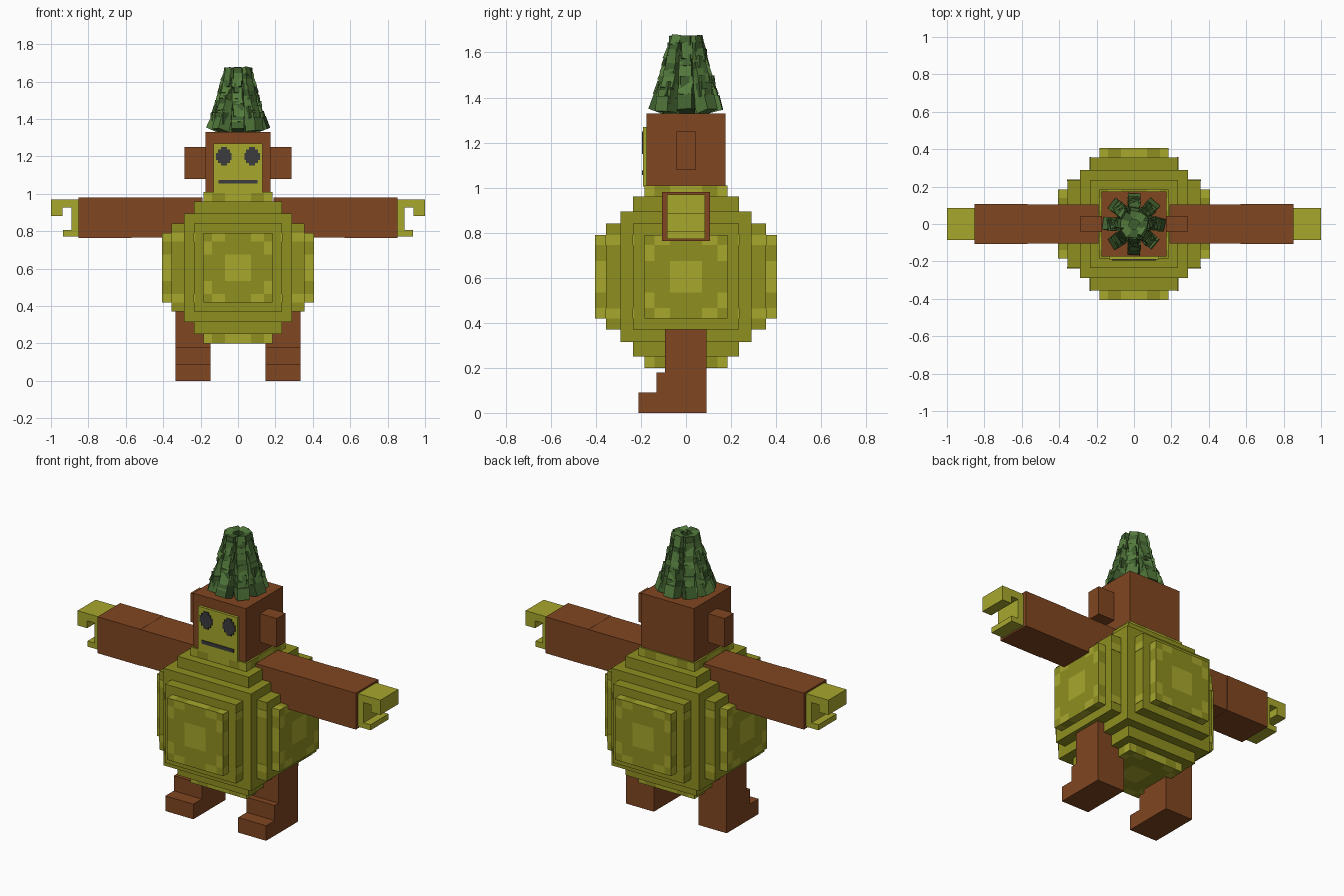
import bpy, bmesh, math, random
from mathutils import Vector, Matrix

random.seed(4)
cube = bpy.data.objects.get("Cube")
if cube:
    bpy.data.objects.remove(cube, do_unlink=True)


def material(name, rgb):
    m = bpy.data.materials.new(name)
    m.use_nodes = True
    m.diffuse_color = (*rgb, 1)
    m.node_tree.nodes["Principled BSDF"].inputs["Base Color"].default_value = (*rgb, 1)
    return m


brown = material("bark brown", (0.216, 0.061, 0.015))
light = material("light olive", (0.39, 0.39, 0.027))
dark = material("dark olive", (0.275, 0.275, 0.015))
charcoal = material("charcoal", (0.045, 0.045, 0.05))
leaf = material("leaf green", (0.09, 0.2, 0.047))
deep_leaf = material("deep leaf green", (0.05, 0.115, 0.028))


def finish(name, bm, mats):
    bmesh.ops.recalc_face_normals(bm, faces=bm.faces)
    mesh = bpy.data.meshes.new(name)
    bm.to_mesh(mesh)
    bm.free()
    for m in mats:
        mesh.materials.append(m)
    obj = bpy.data.objects.new(name, mesh)
    bpy.context.collection.objects.link(obj)
    return obj


def add_box(bm, lo, hi):
    lo, hi = Vector(lo), Vector(hi)
    mat = Matrix.Translation((lo + hi) / 2) @ Matrix.Diagonal((*(hi - lo), 1))
    return bmesh.ops.create_cube(bm, size=1, matrix=mat)["verts"]


def boxes(name, mat, *spans):
    bm = bmesh.new()
    for lo, hi in spans:
        add_box(bm, lo, hi)
    return finish(name, bm, [mat])


def mirrored(name, mat, *spans):
    # Spans describe the left (+x) side; the right side is reflected
    boxes("left_" + name, mat, *spans)
    flip = [((-hi[0], lo[1], lo[2]), (-lo[0], hi[1], hi[2])) for lo, hi in spans]
    boxes("right_" + name, mat, *flip)


def is_light(face, long_axis):
    # Rosette on the end panels, bands along the sides
    c = [abs(v) for v in face.calc_center_median()]
    normal_axis = max(range(3), key=lambda i: abs(face.normal[i]))
    others = [i for i in range(3) if i != normal_axis]
    if normal_axis == long_axis:
        u, v = sorted(c[i] for i in others)
        return v < 0.07 or (0.07 < u < 0.14 < v)
    t = next(c[i] for i in others if i != long_axis)
    return t < 0.07 or t > 0.14


# Round body: nested blocks stretched along each axis
def body_block(name, half, long_axis=None):
    bm = bmesh.new()
    add_box(bm, [-h for h in half], half)
    if long_axis is not None:
        for axis in range(3):
            normal = Vector([float(i == axis) for i in range(3)])
            for d in (-0.14, -0.07, 0.07, 0.14):
                bmesh.ops.bisect_plane(bm, geom=bm.verts[:] + bm.edges[:] + bm.faces[:],
                                       plane_co=normal * d, plane_no=normal)
        bm.normal_update()
        for f in bm.faces:
            f.material_index = int(is_light(f, long_axis))
    finish(name, bm, [dark, light]).location.z = 0.605


for axis, label in enumerate(("side", "front_back", "vertical")):
    for reach, girth, part in ((0.405, 0.185, "outer"), (0.355, 0.235, "middle")):
        half = [reach if i == axis else girth for i in range(3)]
        body_block(f"body_{label}_{part}", half, axis if part == "outer" else None)
body_block("body_core", [0.29] * 3)

# Collar bands where the shoulders and hips catch the lighter colour
for s in (-1, 1):
    for z in (0.442, 0.768):
        boxes("body_band", light, ((-0.357, s * 0.234 - 0.003, z - 0.022),
                                   (0.357, s * 0.234 + 0.003, z + 0.022)))
        boxes("body_side_band", light, ((s * 0.234 - 0.003, -0.357, z - 0.022),
                                        (s * 0.234 + 0.003, 0.357, z + 0.022)))

# Head
boxes("head", brown, ((-0.175, -0.175, 1.0), (0.175, 0.175, 1.33)))
boxes("face_plate", light, ((-0.13, -0.19, 1.005), (0.13, -0.17, 1.27)))
boxes("mouth", charcoal, ((-0.105, -0.196, 1.055), (0.105, -0.188, 1.075)))
mirrored("ear", brown, ((0.17, -0.042, 1.078), (0.285, 0.042, 1.25)))

# Stepped oval eyes
mirrored("eye", charcoal,
         *[((0.076 - w, -0.196 - i * 0.0001, 1.2 - h), (0.076 + w, -0.188, 1.2 + h))
           for i, (w, h) in enumerate(((0.042, 0.018), (0.032, 0.036), (0.016, 0.05)))])

# Arms and hooked hands
mirrored("upper_arm", brown, ((0.19, -0.105, 0.765), (0.57, 0.105, 0.98)))
mirrored("forearm", brown, ((0.57, -0.107, 0.764), (0.853, 0.107, 0.981)))
mirrored("hand", light,
         ((0.85, -0.085, 0.773), (0.889, 0.085, 0.97)),
         ((0.88, -0.085, 0.926), (1.0, 0.085, 0.97)),
         ((0.937, -0.085, 0.882), (1.0, 0.085, 0.93)),
         ((0.88, -0.085, 0.773), (0.935, 0.085, 0.806)))

# Legs and stepped feet
mirrored("leg", brown, ((0.148, -0.093, 0), (0.333, 0.092, 0.374)))
mirrored("foot", brown, ((0.148, -0.21, 0), (0.333, -0.09, 0.09)),
         ((0.148, -0.13, 0.09), (0.333, -0.09, 0.18)))

# Leafy crown: eight leaning strands of tumbled blocks around a core
bm = bmesh.new()
for s in range(8):
    spin = Matrix.Rotation(s * math.pi / 4, 4, 'Z')
    for i in range(10):
        t = i / 9
        size = 0.068 - 0.022 * t
        radius = 0.122 - 0.07 * t ** 0.8
        tilt = Matrix.Rotation(-0.25 + random.uniform(-0.2, 0.2), 4, 'Y')
        twist = Matrix.Rotation(random.uniform(-0.3, 0.3), 4, 'Z')
        place = Matrix.Translation((radius, 0, 1.37 + 0.28 * t))
        verts = bmesh.ops.create_cube(bm, size=size, matrix=spin @ place @ tilt @ twist)["verts"]
        for f in {f for v in verts for f in v.link_faces}:
            f.material_index = int((i + s) % 3 == 0)
finish("leaf_crown", bm, [leaf, deep_leaf])
boxes("crown_core", deep_leaf, ((-0.07, -0.07, 1.33), (0.07, 0.07, 1.5)),
      ((-0.03, -0.03, 1.5), (0.03, 0.03, 1.63)))
